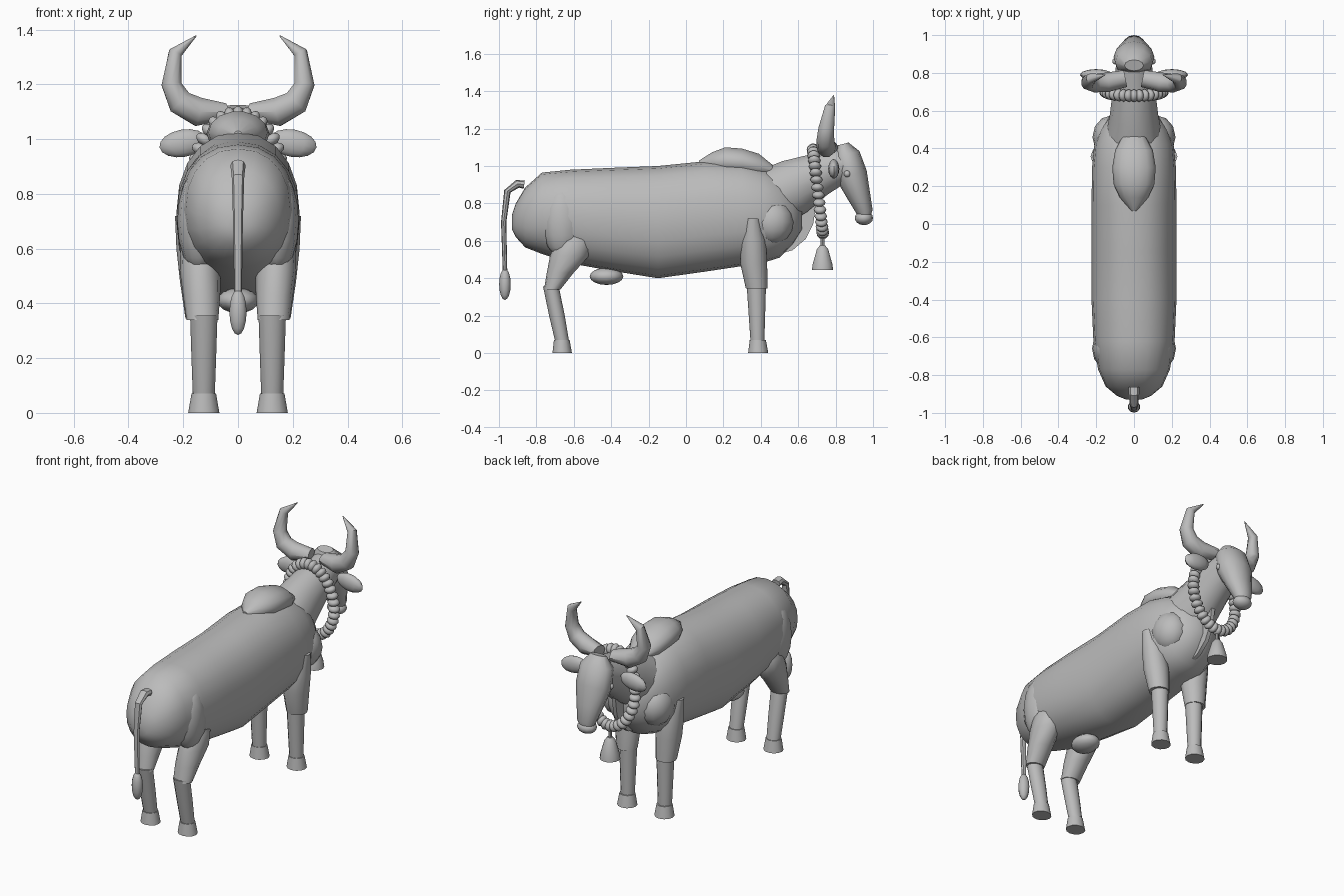
import bpy, bmesh, math
from mathutils import Vector, Matrix

grey = bpy.data.materials.new("plain_grey")
grey.diffuse_color = (0.5, 0.5, 0.5, 1)


def finish(bm, name, angle=32):
    bmesh.ops.recalc_face_normals(bm, faces=bm.faces)
    mesh = bpy.data.meshes.new(name)
    bm.to_mesh(mesh)
    bm.free()
    mesh.materials.append(grey)
    ob = bpy.data.objects.new(name, mesh)
    bpy.context.collection.objects.link(ob)
    bpy.ops.object.select_all(action='DESELECT')
    ob.select_set(True)
    bpy.context.view_layer.objects.active = ob
    bpy.ops.object.shade_smooth_by_angle(angle=math.radians(angle))
    return ob


def loft(name, rings, side=(1, 0, 0), axis=None, sides=12, power=2.0, angle=40):
    """Skin through rings of (x, y, z, radius along side, other radius)."""
    bm = bmesh.new()
    pts = [Vector(r[:3]) for r in rings]
    loops = []
    for i, r in enumerate(rings):
        t = Vector(axis) if axis else pts[min(i + 1, len(pts) - 1)] - pts[max(i - 1, 0)]
        t.normalize()
        u = Vector(side)
        u = (u - t * u.dot(t)).normalized()
        v = t.cross(u)
        loop = []
        for k in range(sides):
            a = 2 * math.pi * k / sides
            c, s = math.cos(a), math.sin(a)
            c = math.copysign(abs(c) ** (2 / power), c)
            s = math.copysign(abs(s) ** (2 / power), s)
            loop.append(bm.verts.new(pts[i] + u * c * r[3] + v * s * r[4]))
        loops.append(loop)
    for a, b in zip(loops, loops[1:]):
        for k in range(sides):
            n = (k + 1) % sides
            bm.faces.new((a[k], a[n], b[n], b[k]))
    bm.faces.new(loops[0])
    bm.faces.new(loops[-1])
    return finish(bm, name, angle)


def ball(name, loc, size, rot=None, seg=12, rows=8, angle=50):
    bm = bmesh.new()
    mat = Matrix.Translation(loc) @ (rot or Matrix()) @ Matrix.Diagonal((*size, 1))
    bmesh.ops.create_uvsphere(bm, u_segments=seg, v_segments=rows, radius=1, matrix=mat)
    return finish(bm, name, angle)


# Barrel body: y, top, bottom, half width
body = [(-.93, .74, .66, .04), (-.91, .80, .62, .09), (-.86, .885, .565, .15),
        (-.77, .965, .53, .19), (-.62, .98, .48, .215), (-.40, .99, .44, .225),
        (-.15, 1.0, .40, .225), (.10, 1.025, .435, .225), (.30, 1.02, .465, .222),
        (.42, .985, .485, .21), (.50, .95, .51, .18), (.57, .88, .58, .13),
        (.62, .80, .66, .06)]
loft("body", [(0, y, (t + b) / 2, w, (t - b) / 2) for y, t, b, w in body],
     axis=(0, 1, 0), sides=20, power=2.2)

# Shoulder hump
loft("hump", [(0, .07, 1.015, .015, .015), (0, .14, 1.02, .075, .055),
              (0, .21, 1.025, .108, .077), (0, .30, 1.02, .115, .075),
              (0, .39, 1.0, .10, .067), (0, .465, .975, .06, .03)],
     axis=(0, 1, 0), sides=14)

# Neck
loft("neck", [(0, .42, .81, .16, .17), (0, .58, .89, .128, .155),
              (0, .71, .955, .112, .12), (0, .84, 1.01, .095, .095)], sides=14)

# Thin throat flap
bm = bmesh.new()
outline = [(.50, .53), (.57, .55), (.64, .61), (.68, .69), (.70, .82), (.55, .78)]
face = bm.faces.new([bm.verts.new((-.012, y, z)) for y, z in outline])
ext = bmesh.ops.extrude_face_region(bm, geom=[face])
bmesh.ops.translate(bm, vec=(.024, 0, 0),
                    verts=[g for g in ext["geom"] if isinstance(g, bmesh.types.BMVert)])
finish(bm, "throat_flap")

# Head and muzzle
loft("head", [(0, .84, 1.118, .05, .03), (0, .855, 1.06, .10, .075),
              (0, .885, .95, .108, .085), (0, .925, .84, .08, .062),
              (0, .955, .755, .056, .044), (0, .962, .705, .03, .02)], sides=12)
ball("muzzle", (0, .951, .722), (.058, .049, .038))

for s, tag in ((1, "right"), (-1, "left")):
    # Eyes, ears and horns
    ball("eye_" + tag, (s * .097, .862, .958), (.018, .018, .018))
    ball("ear_" + tag, (s * .2, .79, .985), (.088, .03, .05),
         Matrix.Rotation(s * math.radians(10), 4, 'Y'))
    loft("horn_" + tag, [(s * .045, .77, 1.10, .045, .032), (s * .145, .75, 1.10, .052, .055),
                         (s * .212, .745, 1.135, .048, .050), (s * .243, .75, 1.20, .042, .038),
                         (s * .229, .77, 1.315, .028, .026), (s * .152, .79, 1.378, .002, .002)],
         side=(0, 1, 0), sides=10)

    # Front legs: upper, shank, hoof
    loft("front_upper_leg_" + tag, [(s * .132, .378, .345, .060, .058),
                                    (s * .137, .362, .48, .075, .072),
                                    (s * .155, .36, .60, .070, .068),
                                    (s * .185, .357, .72, .045, .037)],
         side=(1, 0, 0), axis=(0, 0, 1), sides=12)
    loft("front_shank_" + tag, [(s * .125, .382, .06, .040, .037),
                                (s * .125, .376, .37, .050, .052)],
         axis=(0, 0, 1), sides=12)
    loft("front_hoof_" + tag, [(s * .125, .386, 0, .057, .054),
                               (s * .125, .384, .07, .045, .043)],
         axis=(0, 0, 1), sides=12)
    # Shoulder muscle
    ball("shoulder_" + tag, (s * .12, .46, .70), (.10, .115, .12))

    # Back legs: haunch, thigh, shank, hoof
    ball("haunch_" + tag, (s * .14, -.66, .70), (.082, .11, .19))
    loft("back_thigh_" + tag, [(s * .130, -.715, .34, .058, .044),
                               (s * .133, -.672, .43, .068, .072),
                               (s * .138, -.622, .52, .075, .105),
                               (s * .140, -.600, .60, .070, .095),
                               (s * .140, -.600, .66, .04, .05)],
         axis=(0, 0, 1), sides=12)
    loft("back_shank_" + tag, [(s * .125, -.662, .06, .040, .037),
                               (s * .125, -.690, .20, .045, .042),
                               (s * .125, -.722, .355, .050, .042)],
         axis=(0, 0, 1), sides=12)
    loft("back_hoof_" + tag, [(s * .125, -.662, 0, .057, .052),
                              (s * .125, -.664, .07, .045, .042)],
         axis=(0, 0, 1), sides=12)

# Udder
ball("udder", (0, -.425, .41), (.075, .09, .046))

# Tail and tuft
loft("tail", [(0, -.865, .90, .028, .022), (0, -.90, .905, .028, .022),
              (0, -.955, .865, .023, .018), (0, -.975, .70, .018, .014),
              (0, -.967, .42, .014, .012)], sides=8)
ball("tail_tuft", (0, -.968, .368), (.033, .031, .084), seg=10)

# Beaded collar on a tilted oval
beads = 34
for i in range(beads):
    a = 2 * math.pi * i / beads
    x, h = .152 * math.sin(a), math.cos(a)
    tangent = math.atan2(.22 * math.sin(a), .152 * math.cos(a))
    ball("collar_bead_%02d" % i, (x, .705 - .026 * h, .865 + .222 * h), (.023, .034, .034),
         Matrix.Rotation(tangent, 4, 'Y'), seg=10, rows=6)

# Bell with its hanger
loft("bell", [(0, .73, .445, .058, .058), (0, .73, .475, .054, .054),
              (0, .73, .555, .031, .031), (0, .73, .575, .015, .015)], sides=14)
loft("bell_hanger", [(0, .73, .57, .010, .010), (0, .73, .635, .010, .010)], sides=8)
